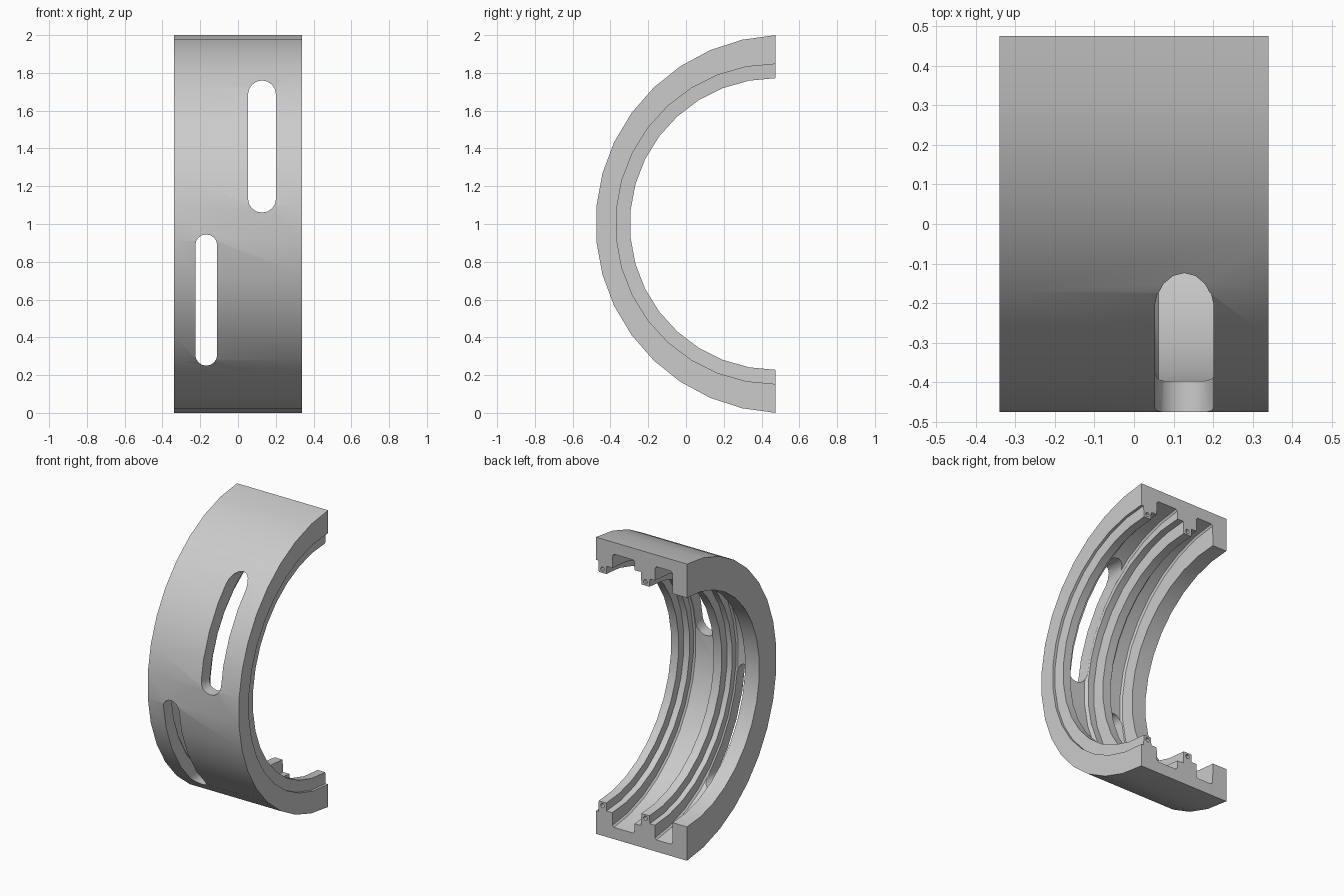
import bpy, bmesh, math

if "Cube" in bpy.data.objects:
    bpy.data.objects.remove(bpy.data.objects["Cube"])

SEG = 17          # facets around the half ring
CUT = 0.475       # y of the flat cut face
OUT = 0.522       # centre of outer skin and grooves
R_OUT = 1.0011
R_PIT = 0.922

# Cross-section: (x, radius, centre y)
def pit(x1, x2, r_in1, r_in2):
    c = 0.012
    return [(x1, r_in1, CUT), (x1 - 0.002, R_PIT - c, OUT), (x1 - c, R_PIT, OUT),
            (x2 + c, R_PIT, OUT), (x2 + 0.002, R_PIT - c, OUT), (x2, r_in2, CUT)]

profile = [(0.34, R_OUT, OUT), (0.34, 0.847, CUT), (0.322, 0.847, CUT),
           (0.318, 0.772, CUT), (0.262, 0.772, CUT), (0.260, 0.825, CUT)]
profile += pit(0.217, 0.050, 0.825, 0.855)
profile += [(0.004, 0.855, CUT), (0.0, 0.772, CUT), (-0.060, 0.772, CUT),
            (-0.063, 0.825, CUT)]
profile += pit(-0.100, -0.233, 0.825, 0.772)
profile += [(-0.34, 0.772, CUT), (-0.34, R_OUT, OUT)]


def finish(name, bm):
    bmesh.ops.recalc_face_normals(bm, faces=bm.faces)
    me = bpy.data.meshes.new(name)
    bm.to_mesh(me)
    bm.free()
    ob = bpy.data.objects.new(name, me)
    bpy.context.collection.objects.link(ob)
    return ob


# Half ring swept around the x axis
bm = bmesh.new()
rows = []
for k in range(SEG + 1):
    row = []
    for x, r, cy in profile:
        t0 = math.asin((cy - CUT) / r)
        t = t0 + (math.pi - 2 * t0) * k / SEG
        row.append(bm.verts.new((x, cy - r * math.sin(t), 1 + r * math.cos(t))))
    rows.append(row)
n = len(profile)
for a, b in zip(rows, rows[1:]):
    for i in range(n):
        j = (i + 1) % n
        bm.faces.new((a[i], a[j], b[j], b[i]))
bm.faces.new(rows[0])
bm.faces.new(rows[-1][::-1])
ring = finish("half_ring", bm)


def capsule(name, x, z_low, z_high, r, y0, y1, steps=8):
    """Rounded slot shape in the xz plane, extruded along y."""
    pts = []
    for zc, start in ((z_high - r, 0), (z_low + r, math.pi)):
        for i in range(steps + 1):
            t = start + math.pi * i / steps
            pts.append((x + r * math.cos(t), zc + r * math.sin(t)))
    bm = bmesh.new()
    front = [bm.verts.new((px, y0, pz)) for px, pz in pts]
    back = [bm.verts.new((px, y1, pz)) for px, pz in pts]
    m = len(pts)
    for i in range(m):
        j = (i + 1) % m
        bm.faces.new((front[i], front[j], back[j], back[i]))
    bm.faces.new(front)
    bm.faces.new(back[::-1])
    return finish(name, bm)


# Window slots, and small seal holes in the rib ends
cutters = [capsule("upper_slot_cutter", 0.127, 1.06, 1.76, 0.074, -0.7, 0.3),
           capsule("lower_slot_cutter", -0.168, 0.25, 0.945, 0.058, -0.7, 0.3)]
for x in (0.290, -0.030):
    for s in (-1, 1):
        z = 1 + s * 0.797
        cutters.append(capsule("seal_hole_cutter", x, z - 0.0145, z + 0.0145, 0.014,
                               CUT - 0.03, CUT + 0.05, 6))

bpy.context.view_layer.objects.active = ring
ring.select_set(True)
for c in cutters:
    c.hide_render = True
    mod = ring.modifiers.new("cut", "BOOLEAN")
    mod.operation = "DIFFERENCE"
    mod.solver = "EXACT"
    mod.object = c
    bpy.ops.object.modifier_apply(modifier=mod.name)
    bpy.data.objects.remove(c)

bpy.ops.object.shade_smooth_by_angle(angle=math.radians(30))
